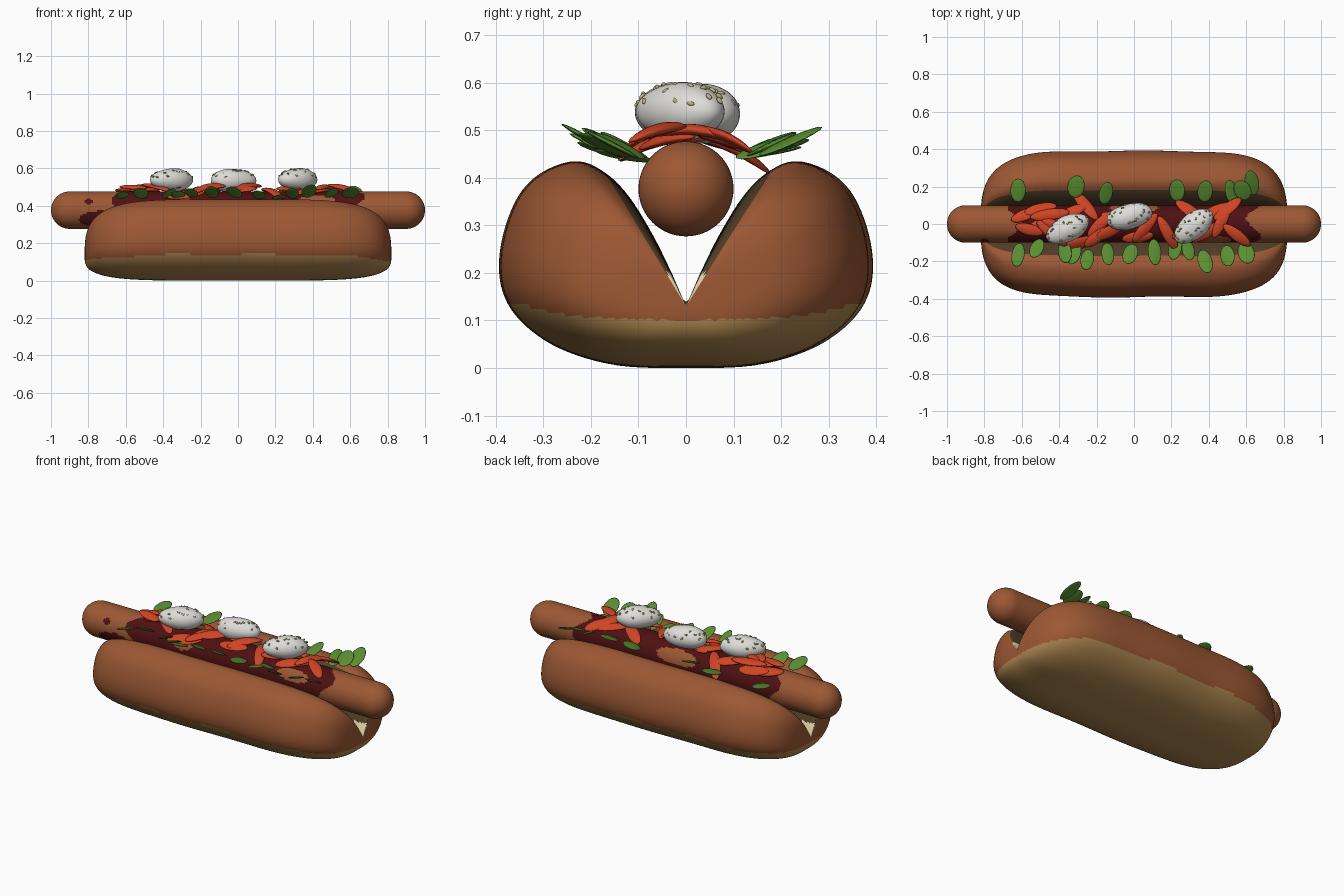
import bpy, bmesh, math, random
from mathutils import Matrix, Vector, Euler

if "Cube" in bpy.data.objects:
    bpy.data.objects.remove(bpy.data.objects["Cube"])

random.seed(4)


def lin(r, g, b):
    f = lambda c: c / 12.92 if c <= 0.04045 else ((c + 0.055) / 1.055) ** 2.4
    return (f(r / 255), f(g / 255), f(b / 255), 1)


def mat(name, rgb):
    m = bpy.data.materials.new(name)
    m.diffuse_color = lin(*rgb)
    m.use_nodes = True
    m.node_tree.nodes["Principled BSDF"].inputs["Base Color"].default_value = m.diffuse_color
    return m


crust = mat("brown crust", (156, 88, 52))
base_tan = mat("tan underside", (176, 136, 80))
inner = mat("dark toasted inside", (80, 61, 38))
cream = mat("cream crumb", (232, 214, 170))
sauce = mat("dark red sauce", (78, 16, 18))
red = mat("orange red pepper", (208, 68, 36))
white = mat("soft white", (222, 221, 216))
seed_col = mat("seed beige", (190, 174, 130))
green = mat("leaf green", (90, 142, 50))


def finish(name, bm, mats):
    bmesh.ops.recalc_face_normals(bm, faces=bm.faces)
    me = bpy.data.meshes.new(name)
    bm.to_mesh(me)
    bm.free()
    for m in mats:
        me.materials.append(m)
    for p in me.polygons:
        p.use_smooth = True
    ob = bpy.data.objects.new(name, me)
    bpy.context.collection.objects.link(ob)
    return ob


def loft(bm, rings):
    """Skin closed rings of points; returns faces as (face, ring, segment)."""
    vs = [[bm.verts.new(p) for p in r] for r in rings]
    n = len(vs[0])
    out = []
    for i in range(len(vs) - 1):
        for j in range(n):
            k = (j + 1) % n
            out.append((bm.faces.new((vs[i][j], vs[i][k], vs[i + 1][k], vs[i + 1][j])), i, j))
    bm.faces.new(vs[0])
    bm.faces.new(vs[-1])
    return out


def smooth_closed(pts, sub):
    """Catmull-Rom through a closed list of 2D points."""
    n, out = len(pts), []
    P = [Vector(p) for p in pts]
    for i in range(n):
        a, b, c, d = P[i - 1], P[i], P[(i + 1) % n], P[(i + 2) % n]
        for s in range(sub):
            t = s / sub
            out.append(0.5 * (2 * b + (c - a) * t + (2 * a - 5 * b + 4 * c - d) * t * t
                              + (3 * b - a - 3 * c + d) * t ** 3))
    return out


def blob(bm, loc, size, rot=(0, 0, 0), seg=16, rings=10):
    """Ellipsoid with half sizes; returns its vertices."""
    m = Matrix.LocRotScale(Vector(loc), Euler(rot), Vector(size))
    return bmesh.ops.create_uvsphere(bm, u_segments=seg, v_segments=rings, radius=1, matrix=m)["verts"]


# bun: split V-shaped section, shrinking towards both ends
half = [(0.03, 0.2), (0.07, 0.28), (0.12, 0.36), (0.17, 0.41), (0.23, 0.435), (0.3, 0.412),
        (0.35, 0.362), (0.382, 0.28), (0.39, 0.2), (0.372, 0.135), (0.325, 0.08),
        (0.25, 0.035), (0.14, 0.005)]
section = smooth_closed([(0, 0.14)] + half + [(0, 0.0)] + [(-y, z) for y, z in reversed(half)], 5)
rings = []
N = 140
for i in range(N + 1):
    u = math.sin(math.pi * (i / N - 0.5))
    s = max(0.003, (1 - abs(u) ** 5)) ** 0.32 if abs(u) < 0.99999 else 0.004
    x = 0.82 * u
    ring = []
    for p in section:
        lump = 1 + 0.008 * math.sin(11 * x + (1 if p.x > 0 else 3)) * min(1, abs(p.x) * 5)
        ring.append((x, p.x * s * lump, 0.13 + (p.y - 0.13) * s))
    rings.append(ring)
bm = bmesh.new()
for f, i, j in loft(bm, rings):
    p = section[j]
    c = f.calc_center_median()
    in_slit = abs(p.x) < 0.175 and p.y > 0.13
    edge = 0.14 - 0.035 * abs(c.x / 0.82) ** 4 + 0.004 * math.sin(14 * c.x)
    if in_slit:
        f.material_index = 2 if c.z > 0.2 else 3
    elif c.z < edge:
        f.material_index = 1
finish("bun", bm, [crust, base_tan, inner, cream])

# sausage: capsule with sauce patches over the middle
R, ZC = 0.1, 0.377
path = [(-1 + R * (1 - math.cos(a)), R * math.sin(a)) for a in [math.pi / 2 * k / 12 for k in range(13)]]
path[0] = (-1, 0.002)
path += [(-0.9 + 1.8 * k / 160, R) for k in range(1, 160)]
path += [(-x, r) for x, r in reversed(path[:13])]
bm = bmesh.new()
S = 64
rings = [[(x, r * math.cos(2 * math.pi * k / S), ZC + r * math.sin(2 * math.pi * k / S))
          for k in range(S)] for x, r in path]
for f, i, j in loft(bm, rings):
    c = f.calc_center_median()
    a = math.atan2(c.z - ZC, c.y)
    limit = 0.64 + 0.04 * math.sin(3 * a + (c.x > 0))
    bare = any(((c.x - px) / w) ** 2 + ((a - pa) / h) ** 2 < 1 for px, pa, w, h in
               ((0.0, 0.5, 0.13, 0.45), (0.42, 2.6, 0.1, 0.35), (-0.3, 2.7, 0.06, 0.3)))
    low_patch = ((c.x + 0.74) / 0.11) ** 2 + ((a + 2.6) / 0.5) ** 2 < 1
    dot = ((c.x + 0.8) / 0.02) ** 2 + ((a - 2.65) / 0.2) ** 2 < 1
    if (abs(c.x) < limit and not bare) or low_patch or dot:
        f.material_index = 1
finish("sausage", bm, [crust, sauce])

# pepper strips draped over the sausage: x, y, yaw in degrees
strips = [(-0.58, 0.05, 22), (-0.5, 0.08, 12), (-0.56, -0.03, -15), (-0.45, 0.05, 8), (-0.26, 0.1, -50),
          (-0.34, 0.06, 25), (-0.2, -0.07, 38), (-0.13, -0.04, 28), (-0.28, -0.1, 15), (-0.08, 0.02, -20),
          (0.02, -0.07, 8), (0.06, -0.02, 50), (0.18, -0.05, -62), (0.44, 0.07, 22), (0.5, 0.08, 38),
          (0.55, -0.06, -38), (0.4, -0.04, 30), (0.3, 0.07, -35), (0.47, 0.02, 65), (-0.4, -0.02, -25),
          (-0.5, 0.0, 30), (-0.18, 0.0, 45), (0.28, -0.05, 15), (-0.44, -0.05, -40)]
bm = bmesh.new()
for k, (x, y, yaw) in enumerate(strips):
    vs = blob(bm, (x, y, 0.486 + 0.008 * (k % 4)), (random.uniform(0.075, 0.11), 0.031, 0.012),
              (random.uniform(-0.2, 0.2), 0, math.radians(yaw)))
    for v in vs:
        v.co.z -= 2.4 * v.co.y ** 2
finish("pepper_strips", bm, [red])

# leaves tucked along both sides: x, y
back = [(-0.62, 0.18), (-0.31, 0.2), (-0.15, 0.165), (0.23, 0.18), (0.38, 0.175), (0.52, 0.17),
        (0.58, 0.18), (0.63, 0.22)]
front = [(-0.62, -0.165), (-0.52, -0.13), (-0.37, -0.15), (-0.32, -0.16), (-0.25, -0.19), (-0.14, -0.16),
         (-0.02, -0.16), (0.11, -0.15), (0.22, -0.13), (0.29, -0.14), (0.38, -0.2), (0.5, -0.17),
         (0.6, -0.155)]
bm = bmesh.new()
for x, y in back + front:
    side = 1 if y > 0 else -1
    tilt = random.uniform(0.15, 0.5)
    z = 0.435 + 0.07 * math.sin(tilt) + 0.15 * (abs(y) - 0.13)
    blob(bm, (x, y, z), (random.uniform(0.034, 0.046), random.uniform(0.06, 0.075), 0.006),
         (side * tilt, random.uniform(-0.35, 0.35), random.uniform(-0.35, 0.35)))
finish("leaves", bm, [green])

# white dollops with seeds sprinkled on top: x, y, z, yaw in degrees
dollops = [(-0.355, -0.025, 0.538, 28), (-0.025, 0.04, 0.535, 12), (0.32, -0.01, 0.54, 40)]
bm = bmesh.new()
bs = bmesh.new()
size = Vector((0.125, 0.068, 0.062))
for x, y, z, yaw in dollops:
    loc = Vector((x, y, z))
    turn = Matrix.Rotation(math.radians(yaw), 3, "Z")
    for v in blob(bm, loc, size, (0, 0, math.radians(yaw)), 40, 24):
        d = v.co - loc
        v.co = loc + d * (1 + 0.05 * math.sin(28 * d.x + 9 * x) * math.cos(25 * d.y + 4))
    for k in range(24):
        h, a = random.uniform(0.25, 0.97), k * 2.4
        r = math.sqrt(1 - h * h)
        n = Vector((r * math.cos(a), r * math.sin(a), h))
        p = loc + turn @ Vector(n[i] * size[i] for i in range(3))
        normal = turn @ Vector(n[i] / size[i] for i in range(3))
        q = normal.to_track_quat("Z", "Y").to_euler()
        q = (q.to_matrix() @ Matrix.Rotation(random.uniform(0, 3.1), 3, "Z")).to_euler()
        blob(bs, p, (0.009, 0.005, 0.0045), q, 8, 6)
finish("white_dollops", bm, [white])
finish("seeds", bs, [seed_col])
